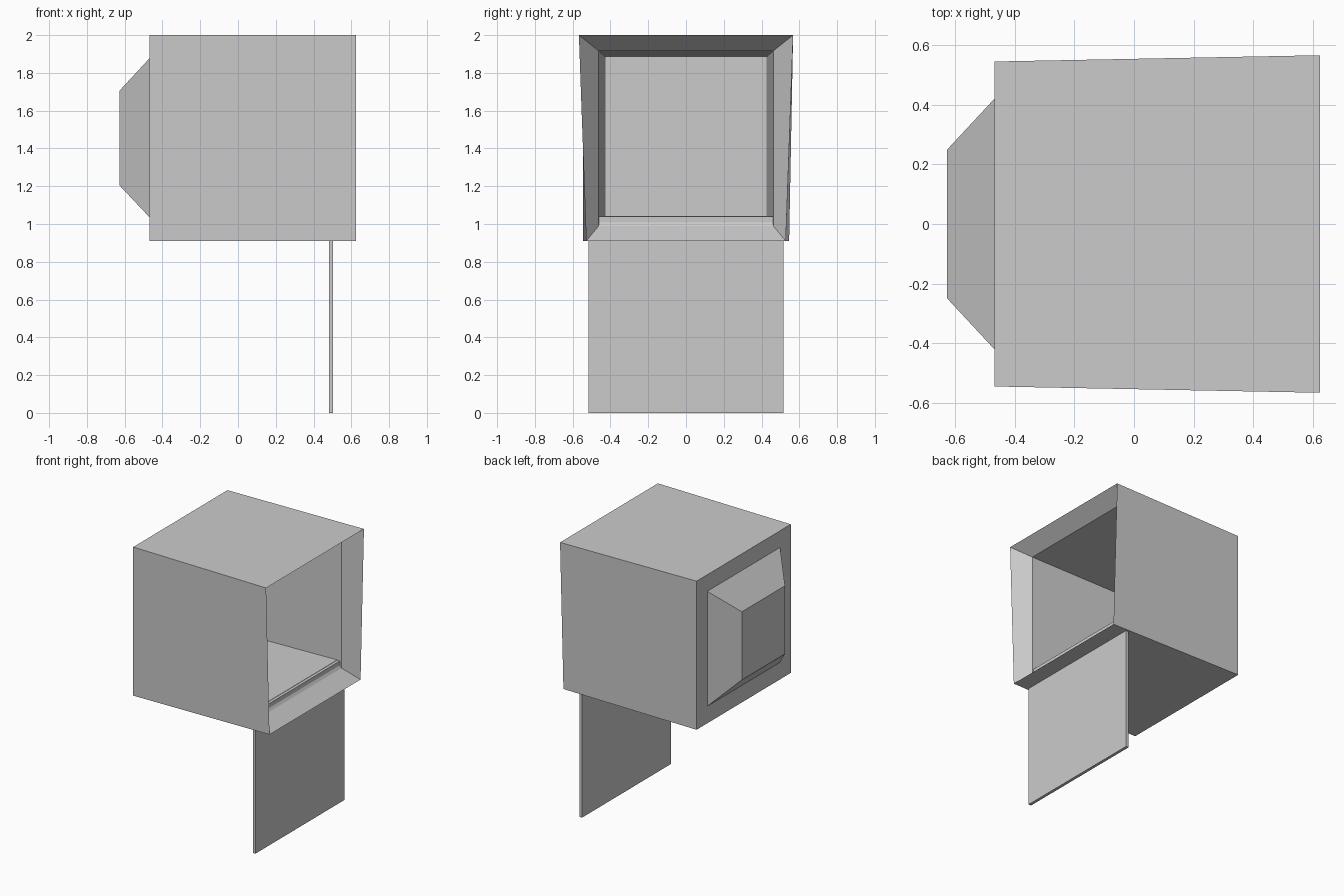
import bpy, bmesh

if "Cube" in bpy.data.objects:
    bpy.data.objects.remove(bpy.data.objects["Cube"])


def ring(bm, x, y_low, y_high, z_low, z_high):
    """Four-cornered cross-section at depth x, with its own width at bottom and top."""
    return [bm.verts.new(p) for p in (
        (x, -y_low, z_low), (x, y_low, z_low),
        (x, y_high, z_high), (x, -y_high, z_high))]


def loft(name, sections, cap_start=True, cap_end=True):
    """Join successive sections into a skin and close its ends."""
    bm = bmesh.new()
    rings = [ring(bm, *s) for s in sections]
    for a, b in zip(rings, rings[1:]):
        for i in range(4):
            j = (i + 1) % 4
            bm.faces.new((a[i], a[j], b[j], b[i]))
    if cap_start:
        bm.faces.new(rings[0][::-1])
    if cap_end:
        bm.faces.new(rings[-1])
    bmesh.ops.recalc_face_normals(bm, faces=bm.faces)
    mesh = bpy.data.meshes.new(name)
    bm.to_mesh(mesh)
    bm.free()
    obj = bpy.data.objects.new(name, mesh)
    bpy.context.collection.objects.link(obj)
    return obj


# Housing: rear hump, outer shell, sloped bezel, then the hollow back to its rear wall
loft("housing", [
    (-0.628, 0.25, 0.25, 1.205, 1.705),    # hump tip
    (-0.468, 0.422, 0.422, 1.035, 1.878),  # hump base
    (-0.468, 0.546, 0.546, 0.91, 2.0),     # rear of shell
    (0.625, 0.528, 0.567, 0.91, 2.0),      # front rim
    (0.516, 0.462, 0.462, 0.99, 1.916),    # inner edge of bezel
    (0.482, 0.461, 0.461, 1.042, 1.915),   # floor step behind the panel
    (-0.464, 0.426, 0.426, 1.042, 1.884),  # rear wall of hollow
])

# Hanging panel under the opening, its top edge showing inside the bezel
loft("hanging_panel", [
    (0.482, 0.517, 0.517, 0.0, 1.04),
    (0.504, 0.517, 0.517, 0.0, 1.04),
])
